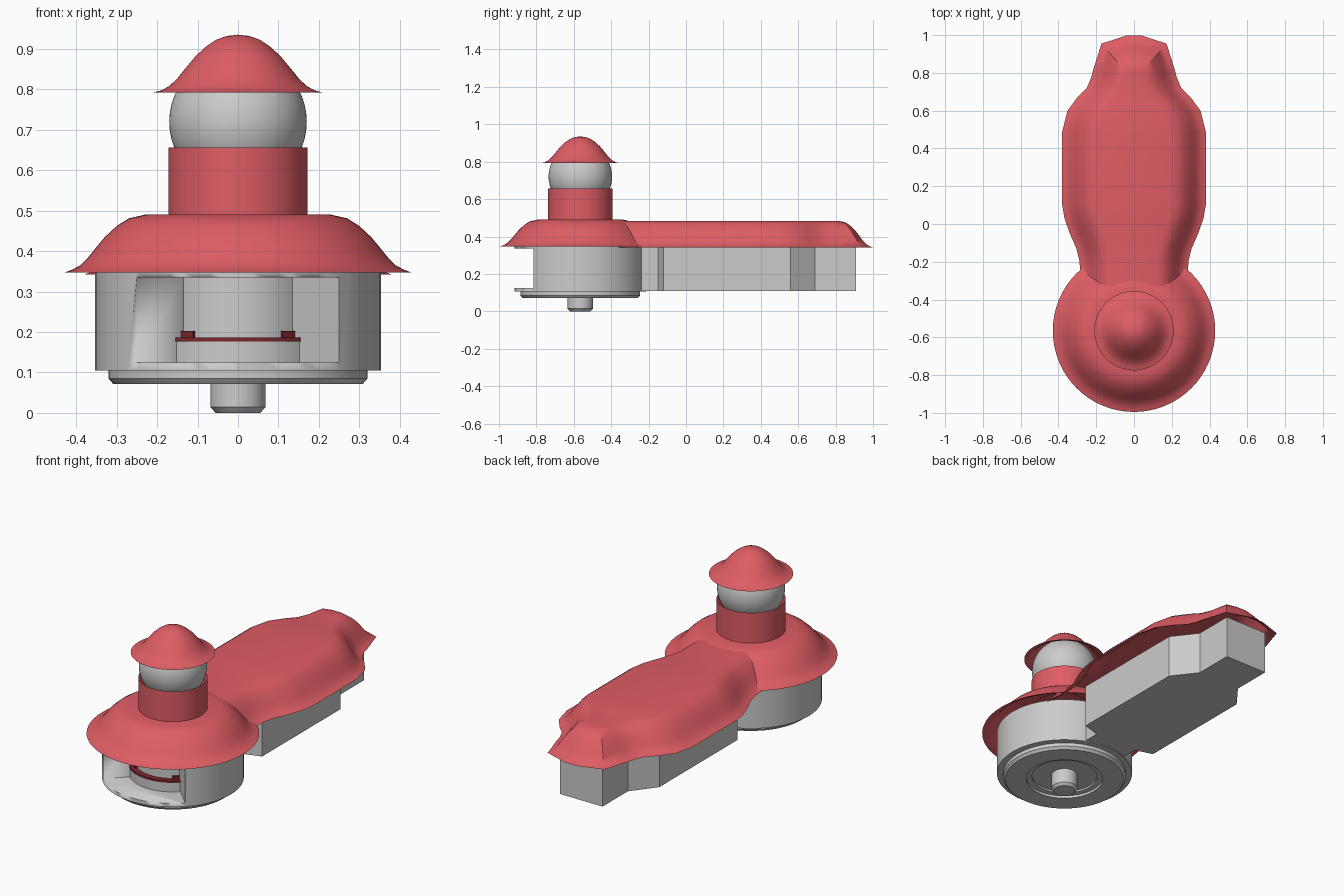
import bpy, bmesh
from math import sin, cos, pi, radians

if "Cube" in bpy.data.objects:
    bpy.data.objects.remove(bpy.data.objects["Cube"])

CY = -0.565  # y of the round pavilion's axis


def material(name, colour):
    m = bpy.data.materials.new(name)
    m.diffuse_color = (*colour, 1)
    m.use_nodes = True
    m.node_tree.nodes["Principled BSDF"].inputs["Base Color"].default_value = m.diffuse_color
    return m


RED = material("red", (0.74, 0.11, 0.13))
DARK = material("dark_red", (0.2, 0.02, 0.025))


def make(name, bm, mat=None, angle=35):
    bmesh.ops.remove_doubles(bm, verts=bm.verts, dist=1e-5)
    me = bpy.data.meshes.new(name)
    bm.to_mesh(me)
    bm.free()
    ob = bpy.data.objects.new(name, me)
    bpy.context.collection.objects.link(ob)
    if mat:
        me.materials.append(mat)
    bpy.ops.object.select_all(action='DESELECT')
    ob.select_set(True)
    bpy.context.view_layer.objects.active = ob
    if angle:
        bpy.ops.object.shade_smooth_by_angle(angle=radians(angle))
    return ob


def lathe(name, profile, mat=None, n=64):
    """Revolve (radius, z) points, listed from bottom to top, about the axis."""
    bm = bmesh.new()
    rings = [[bm.verts.new((r * cos(2 * pi * j / n), CY + r * sin(2 * pi * j / n), z))
              for j in range(n)] for r, z in profile]
    for a, b in zip(rings, rings[1:]):
        for j in range(n):
            k = (j + 1) % n
            bm.faces.new((a[j], a[k], b[k], b[j]))
    return make(name, bm, mat)


def prism(name, pts, z0, z1, mat=None, angle=0):
    """Extrude a plan outline from z0 to z1."""
    bm = bmesh.new()
    bot = [bm.verts.new((x, y, z0)) for x, y in pts]
    top = [bm.verts.new((x, y, z1)) for x, y in pts]
    bm.faces.new(bot)
    bm.faces.new(top)
    for i in range(len(pts)):
        k = (i + 1) % len(pts)
        bm.faces.new((bot[i], bot[k], top[k], top[i]))
    bmesh.ops.recalc_face_normals(bm, faces=bm.faces)
    return make(name, bm, mat, angle)


def arc_block(name, r0, r1, a0, a1, z0, z1, mat=None, n=16):
    """Curved block about the axis; angles in degrees from the front."""
    angs = [radians(a0 + (a1 - a0) * i / n) for i in range(n + 1)]
    pts = [(r1 * sin(a), CY - r1 * cos(a)) for a in angs]
    pts += [(r0 * sin(a), CY - r0 * cos(a)) for a in reversed(angs)]
    return prism(name, pts, z0, z1, mat, 35)


# Round body with a recessed front alcove
body = lathe("round_body", [(0, 0.105), (0.353, 0.105), (0.353, 0.348), (0, 0.348)])
cutter = arc_block("alcove_cutter", 0.19, 0.46, -45, 45, 0.125, 0.335)
cutter.hide_render = True
mod = body.modifiers.new("alcove", 'BOOLEAN')
mod.object = cutter
mod.solver = 'EXACT'
bpy.context.view_layer.objects.active = body
bpy.ops.object.modifier_apply(modifier=mod.name)
bpy.data.objects.remove(cutter)

# Curved bench in the alcove
arc_block("bench", 0.186, 0.217, -44.6, 44.6, 0.124, 0.176)
arc_block("bench_cushion", 0.186, 0.22, -44.6, 44.6, 0.176, 0.187, DARK)
for side, s in (("left", -1), ("right", 1)):
    arc_block("bench_end_" + side, 0.186, 0.20, s * 34, s * 44.6, 0.186, 0.203, DARK, 4)

# Base ring and central peg
lathe("base_ring", [(0, 0.095), (0.17, 0.095), (0.17, 0.085), (0.20, 0.085), (0.20, 0.071),
                    (0.308, 0.071), (0.32, 0.085), (0.32, 0.106)])
lathe("peg", [(0, 0), (0.055, 0), (0.068, 0.014), (0.068, 0.097)])

# Long rear body
half = [(0.13, -0.30), (0.13, -0.15), (0.23, -0.12), (0.23, 0.56), (0.13, 0.69), (0.13, 0.91)]
prism("rear_body", half + [(-x, y) for x, y in reversed(half)], 0.11, 0.348)

# Round flared roof
eave = [(0.43, 0.347), (0.41, 0.354), (0.39, 0.365), (0.37, 0.385), (0.35, 0.41),
        (0.33, 0.434), (0.30, 0.462), (0.27, 0.481), (0.23, 0.49)]
lathe("round_roof", eave + [(0, 0.49)], RED)

# Rear roof: eave outline paired with the edge of its flat top, per station
stations = [((0.29, -0.40), (0.12, -0.40)), ((0.285, -0.24), (0.12, -0.24)),
            ((0.29, -0.19), (0.12, -0.18)), ((0.305, -0.13), (0.13, -0.12)),
            ((0.34, -0.05), (0.16, -0.03)), ((0.368, 0.03), (0.19, 0.05)),
            ((0.38, 0.10), (0.20, 0.11)), ((0.38, 0.49), (0.20, 0.47)),
            ((0.352, 0.60), (0.18, 0.56)), ((0.30, 0.67), (0.13, 0.63)),
            ((0.25, 0.72), (0.085, 0.68)), ((0.225, 0.78), (0.06, 0.74)),
            ((0.215, 0.82), (0.055, 0.78)), ((0.172, 0.955), (0.05, 0.815)),
            ((0.04, 0.998), (0.02, 0.82))]
bm = bmesh.new()
right, left = [], []
for (ox, oy), (ix, iy) in stations:
    row = []
    for r, z in eave:
        t = (0.43 - r) / 0.20
        row.append((ox + (ix - ox) * t, oy + (iy - oy) * t, 0.342 + (z - 0.347) * 0.141 / 0.143))
    right.append([bm.verts.new(p) for p in row])
    left.append([bm.verts.new((-p[0], p[1], p[2])) for p in row])
last = len(eave) - 1
for i in range(len(stations) - 1):
    for k in range(last):
        bm.faces.new((right[i][k], right[i + 1][k], right[i + 1][k + 1], right[i][k + 1]))
        bm.faces.new((left[i][k + 1], left[i + 1][k + 1], left[i + 1][k], left[i][k]))
    bm.faces.new((right[i][last], right[i + 1][last], left[i + 1][last], left[i][last]))
for k in range(last):
    bm.faces.new((right[-1][k], left[-1][k], left[-1][k + 1], right[-1][k + 1]))
make("rear_roof", bm, RED)

# Turret: open collar, globe and cap
lathe("turret_collar", [(0.172, 0.488), (0.172, 0.656)], RED)
lathe("turret_globe", [(0.17 * sin(pi * i / 24), 0.72 - 0.17 * cos(pi * i / 24))
                       for i in range(25)])
lathe("turret_cap", [(0.21, 0.792), (0.19, 0.797), (0.17, 0.808), (0.15, 0.827), (0.13, 0.852),
                     (0.105, 0.882), (0.08, 0.905), (0.055, 0.922), (0.028, 0.932),
                     (0, 0.935)], RED)
